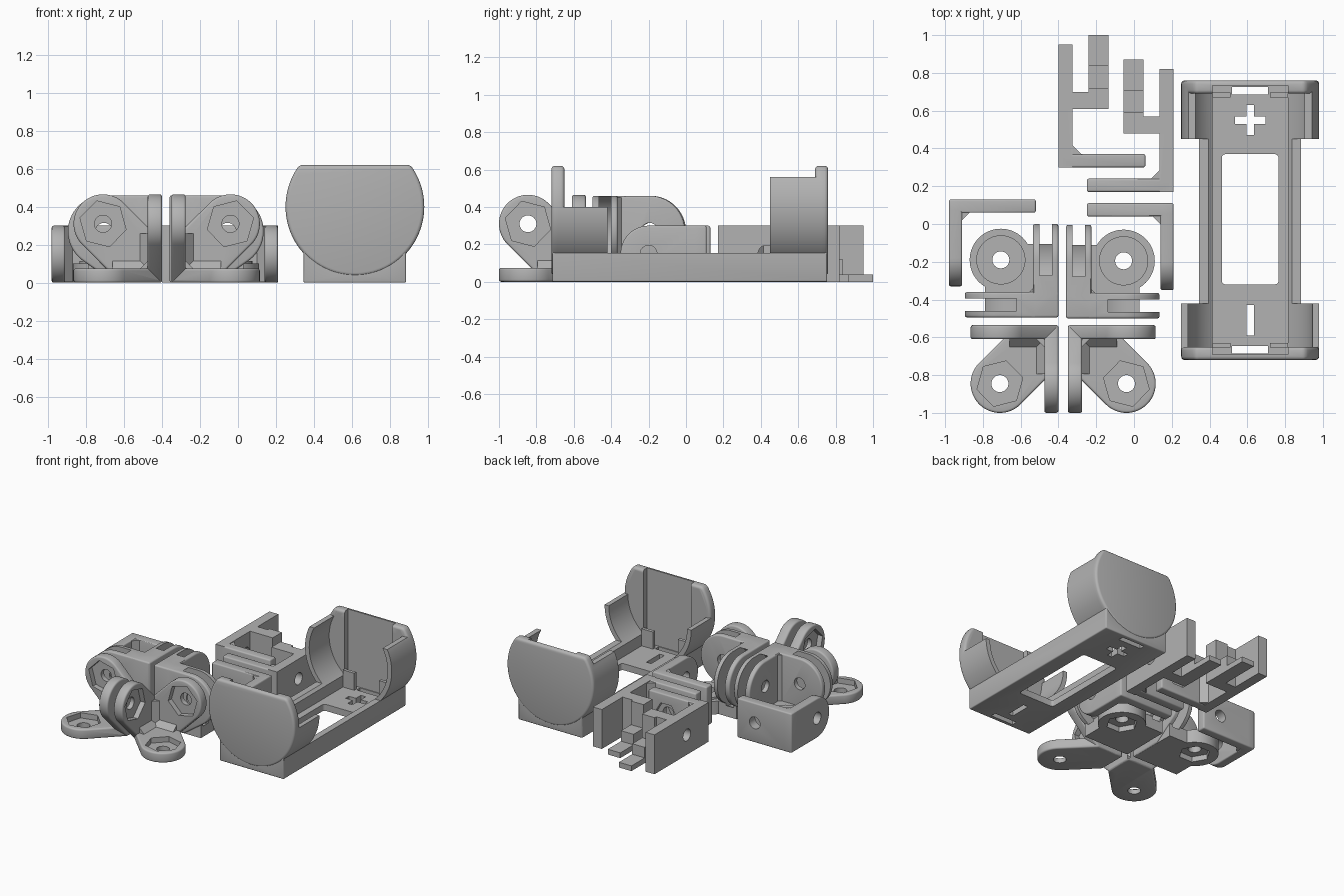
import bpy, bmesh, math
from mathutils import Matrix, Vector

cube = bpy.data.objects.get("Cube")
if cube:
    bpy.data.objects.remove(cube, do_unlink=True)

grey = bpy.data.materials.new("plain grey plastic")
grey.use_nodes = True
grey.diffuse_color = (0.45, 0.45, 0.45, 1)
grey.node_tree.nodes["Principled BSDF"].inputs["Base Color"].default_value = grey.diffuse_color


def circle(a, b, r, n=64, top=9.0, turn=0.0):
    """Ring of 2D points, flattened above a given height."""
    steps = [turn + 2 * math.pi * i / n for i in range(n)]
    return [(a + r * math.cos(t), min(top, b + r * math.sin(t))) for t in steps]


def rect(a0, a1, b0, b1):
    return [(a0, b0), (a1, b0), (a1, b1), (a0, b1)]


def slab(axis, lo, hi, pts, bevel=0.0):
    """Convex outline, extruded along an axis."""
    order = {"x": lambda a, b, h: (h, a, b),
             "y": lambda a, b, h: (a, h, b),
             "z": lambda a, b, h: (a, b, h)}[axis]
    bm = bmesh.new()
    for h in (lo, hi):
        for a, b in pts:
            bm.verts.new(order(a, b, h))
    bmesh.ops.remove_doubles(bm, verts=bm.verts[:], dist=1e-5)
    bmesh.ops.convex_hull(bm, input=bm.verts[:])
    loose = [v for v in bm.verts if not v.link_faces]
    bmesh.ops.delete(bm, geom=loose, context="VERTS")
    bmesh.ops.dissolve_limit(bm, angle_limit=0.01, verts=bm.verts[:], edges=bm.edges[:])
    if bevel:
        rim = [e for e in bm.edges if len(e.link_faces) == 2 and e.calc_face_angle() > 0.6]
        bmesh.ops.bevel(bm, geom=rim, offset=bevel, segments=3, profile=0.5,
                        affect="EDGES", clamp_overlap=True)
    bmesh.ops.recalc_face_normals(bm, faces=bm.faces[:])
    mesh = bpy.data.meshes.new("piece")
    bm.to_mesh(mesh)
    bm.free()
    ob = bpy.data.objects.new("piece", mesh)
    bpy.context.collection.objects.link(ob)
    return ob


def combine(name, solids, cuts=()):
    """Union the solids, subtract the cuts, and keep one clean part."""
    body = solids[0]
    bpy.context.view_layer.objects.active = body
    for group, op in ((solids[1:], "UNION"), (cuts, "DIFFERENCE")):
        for tool in group:
            mod = body.modifiers.new("bool", "BOOLEAN")
            mod.operation, mod.solver, mod.object = op, "EXACT", tool
            bpy.ops.object.modifier_apply(modifier=mod.name)
            bpy.data.objects.remove(tool, do_unlink=True)
    body.name = body.data.name = name
    body.data.materials.clear()
    body.data.materials.append(grey)
    return body


def place(ob, corner, sx=1, sy=1):
    """Move a part from its corner origin, mirroring it where needed."""
    ob.data.transform(Matrix.Translation(Vector(corner)) @ Matrix.Diagonal((sx, sy, 1, 1)))
    if sx * sy < 0:
        ob.data.flip_normals()
    bpy.ops.object.select_all(action="DESELECT")
    ob.select_set(True)
    bpy.context.view_layer.objects.active = ob
    bpy.ops.object.shade_smooth_by_angle(angle=math.radians(35))


def wedge(axis, lo, hi, t, s):
    """Small fillet in an inside corner between two walls of thickness t."""
    e = t - 0.01
    return slab(axis, lo, hi, [(e, e), (t + s, e), (t + s, t), (t + s * 0.3, t + s * 0.3),
                               (t, t + s), (e, t + s)][:2]
                + [(t + s * 0.3, t + s * 0.3), (e, t + s)])


HOLE = 0.045


def angle_bracket(name):
    t, h = 0.07, 0.30
    solids = [slab("y", 0, t, rect(0, 0.46, 0, h), 0.01),
              slab("x", 0, t, rect(0, 0.2, 0, h) + circle(0.31, 0.15, 0.15), 0.01),
              wedge("z", 0.005, h - 0.005, t, 0.05)]
    cuts = [slab("y", -0.1, 0.2, circle(0.31, 0.15, HOLE, 32)),
            slab("x", -0.1, 0.2, circle(0.31, 0.15, HOLE, 32))]
    return combine(name, solids, cuts)


def clip_bracket(name):
    t, h = 0.07, 0.30
    solids = [slab("y", 0, t, rect(0, 0.46, 0, h), 0.01),
              slab("x", 0, 0.075, rect(0, 0.65, 0, h)),
              wedge("z", 0.005, h - 0.005, t, 0.06),
              slab("y", 0.31, 0.40, rect(0.05, 0.265, 0, h))]
    # stepped tongue
    for end, top in ((0.42, h), (0.54, 0.12), (0.70, 0.04)):
        solids.append(slab("z", 0, top, rect(0.16, 0.265, 0.31, end)))
    cuts = [slab("y", -0.1, 0.1, circle(0.31, 0.15, HOLE, 32)),
            slab("y", 0.04, 0.1, circle(0.31, 0.15, 0.09, 6)),
            slab("x", -0.1, 0.1, circle(0.26, 0.15, HOLE, 32))]
    return combine(name, solids, cuts)


def corner_joint(name):
    """Three matching lugs at right angles, each with a nut pocket."""
    t, c = 0.075, 0.31
    outline = [(0, 0), (0.22, 0), (0, 0.22)] + circle(c, c, 0.155)
    solids, cuts = [], []
    for axis in "xyz":
        solids += [slab(axis, 0, t, outline, 0.012), wedge(axis, 0.05, 0.26, t, 0.05)]
        cuts += [slab(axis, -0.1, 0.2, circle(c, c, HOLE, 32)),
                 slab(axis, 0.035, 0.2, circle(c, c, 0.125, 6, turn=0.25))]
    return combine(name, solids, cuts)


def forked_joint(name):
    """Two forked walls and a floor lug around one corner."""
    t, c, zc = 0.135, 0.305, 0.27
    wall = rect(0, 0.25, 0, 0.46) + circle(c, zc, 0.19)
    solids = [slab("x", 0, t, wall, 0.012), slab("y", 0, t, wall, 0.012),
              slab("z", 0, 0.10, rect(0.01, 0.39, 0.01, 0.39)),
              slab("z", 0, 0.10, circle(c, c, 0.165)),
              slab("z", 0.05, 0.115, circle(c, c, 0.13)),
              wedge("z", 0.05, 0.45, t, 0.03)]
    cuts = [slab("z", -0.1, 0.3, circle(c, c, HOLE, 32)),
            slab("z", -0.1, 0.04, circle(c, c, 0.11, 6))]
    for axis in "xy":
        cuts += [slab(axis, 0.035, 0.10, circle(c, zc, 0.207)),
                 slab(axis, -0.1, 0.2, circle(c, zc, HOLE, 32)),
                 slab(axis, -0.1, 0.02, circle(c, zc, 0.11, 6))]
    return combine(name, solids, cuts)


def battery_holder(name):
    zc, r = 0.40, 0.365
    solids = [slab("y", -0.735, 0.735, rect(-0.27, 0.27, 0, 0.17), 0.008)]
    cuts = [slab("y", -0.67, 0.67, circle(0, zc, 0.33, 96)),
            slab("z", 0.05, 0.9, rect(-0.2, 0.2, -0.67, 0.67))]
    # rail tops between the two cradles
    cuts.append(slab("z", 0.155, 0.9, rect(-0.5, 0.5, -0.44, 0.43)))
    for s, inner, top in ((-1, 0.44, 0.40), (1, 0.43, 0.56)):
        span = lambda a, b: (min(s * a, s * b), max(s * a, s * b))
        solids += [slab("y", *span(0.67, 0.74), circle(0, zc, r, 96, 0.62), 0.018),
                   slab("y", *span(inner, 0.705), circle(0, zc, r, 96, top))]
        # contact pocket and its floor opening
        cuts += [slab("z", 0.05, 0.9, rect(-0.2, 0.2, *span(0.66, 0.712))),
                 slab("z", -0.1, 0.3, rect(-0.095, 0.095, *span(0.665, 0.705)))]
    # window and polarity marks
    window = [p for x in (-0.13, 0.13) for y in (-0.32, 0.33) for p in circle(x, y, 0.02, 16)]
    marks = [window, rect(-0.02, 0.02, -0.61, -0.45),
             rect(-0.02, 0.02, 0.45, 0.61), rect(-0.08, 0.08, 0.51, 0.55)]
    cuts += [slab("z", -0.1, 0.3, m) for m in marks]
    return combine(name, solids, cuts)


place(battery_holder("battery_holder"), (0.615, 0.02, 0))

# small posts that retain the contacts
for end, sy in (("front", -1), ("back", 1)):
    for side, sx in (("left", 1), ("right", -1)):
        post = slab("z", 0.03, 0.18, rect(0.105, 0.2, 0.65, 0.675))
        place(combine(f"{end}_{side}_contact_post", [post]), (0.615, 0.02, 0), sx, sy)

place(angle_bracket("left_angle_bracket"), (0.21, 0.11, 0), -1, -1)
place(angle_bracket("right_angle_bracket"), (-0.98, 0.13, 0), 1, -1)
place(clip_bracket("left_clip_bracket"), (0.21, 0.17, 0), -1, 1)
place(clip_bracket("right_clip_bracket"), (-0.40, 0.30, 0), 1, 1)
place(corner_joint("left_corner_joint"), (-0.35, -0.535, 0), 1, -1)
place(corner_joint("right_corner_joint"), (-0.40, -0.535, 0), -1, -1)
place(forked_joint("left_forked_joint"), (-0.36, -0.50, 0), 1, 1)
place(forked_joint("right_forked_joint"), (-0.40, -0.495, 0), -1, 1)
